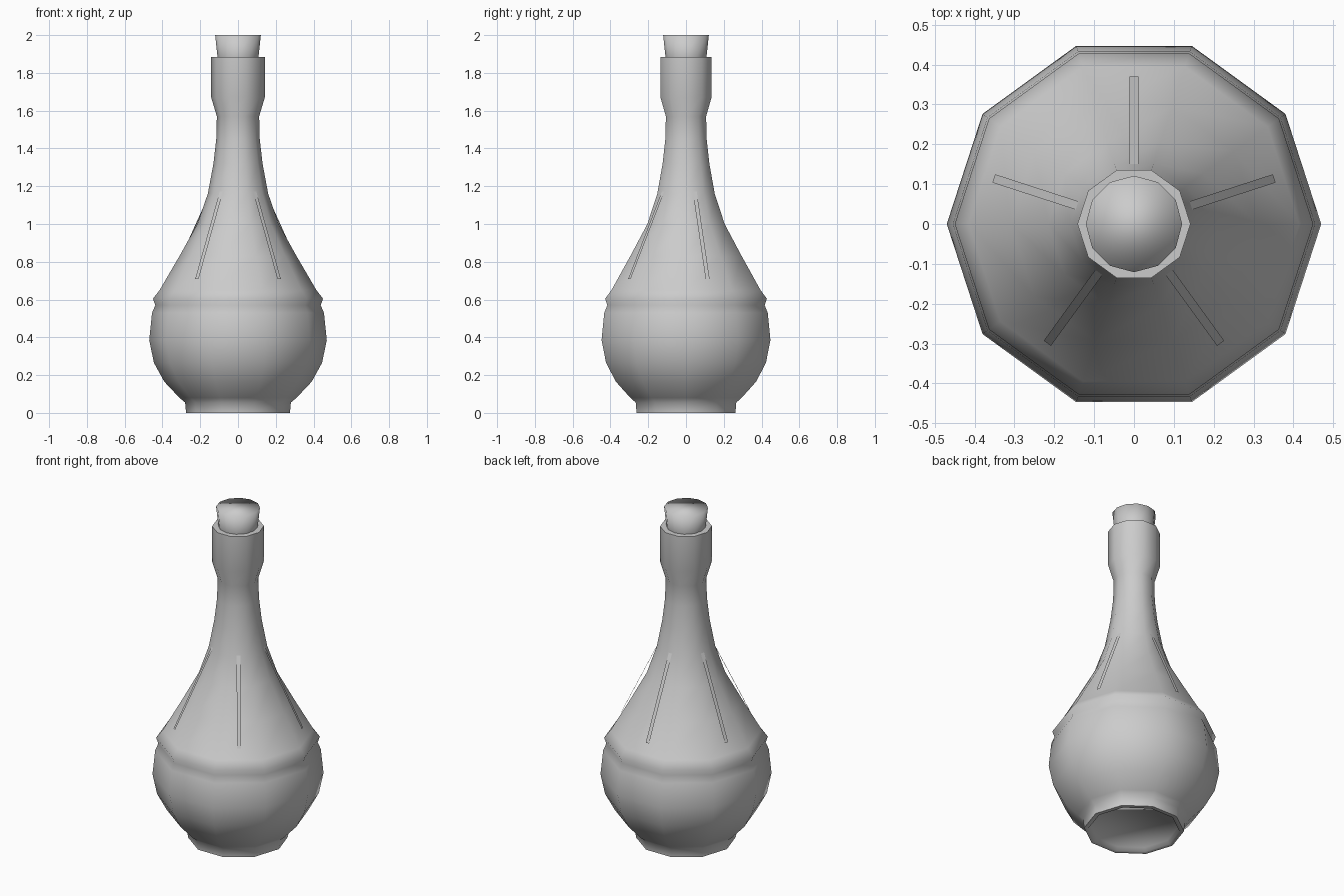
import bpy, bmesh, math
from mathutils import Vector, Matrix

cube = bpy.data.objects.get("Cube")
if cube:
    bpy.data.objects.remove(cube, do_unlink=True)

GREY = (0.6, 0.6, 0.6, 1)
mat = bpy.data.materials.new("plain_grey")
mat.use_nodes = True
mat.diffuse_color = GREY
mat.node_tree.nodes["Principled BSDF"].inputs["Base Color"].default_value = GREY


def add_object(name, bm, angle):
    mesh = bpy.data.meshes.new(name)
    bmesh.ops.recalc_face_normals(bm, faces=bm.faces[:])
    bm.to_mesh(mesh)
    bm.free()
    obj = bpy.data.objects.new(name, mesh)
    mesh.materials.append(mat)
    bpy.context.collection.objects.link(obj)
    bpy.ops.object.select_all(action='DESELECT')
    bpy.context.view_layer.objects.active = obj
    obj.select_set(True)
    bpy.ops.object.shade_smooth_by_angle(angle=math.radians(angle))
    return obj


def lathe(name, profile, sides, angle):
    """Turn a (radius, height) profile around z and cap both ends."""
    bm = bmesh.new()
    rings = []
    for r, z in profile:
        turns = [math.tau * i / sides for i in range(sides)]
        rings.append([bm.verts.new((r * math.cos(a), r * math.sin(a), z)) for a in turns])
    for low, high in zip(rings, rings[1:]):
        for i in range(sides):
            j = (i + 1) % sides
            bm.faces.new((low[i], low[j], high[j], high[i]))
    bm.faces.new(rings[0])
    bm.faces.new(rings[-1])
    return add_object(name, bm, angle)


# Bottle: recessed base, foot, round belly, raised band, tapered neck, collar
lathe("bottle_body", [
    (0.24, 0.02), (0.25, 0.0), (0.275, 0.0), (0.28, 0.055), (0.31, 0.08),
    (0.39, 0.165), (0.445, 0.265), (0.47, 0.385), (0.455, 0.53), (0.438, 0.57),
    (0.45, 0.605), (0.415, 0.65), (0.31, 0.83), (0.215, 1.0), (0.16, 1.16),
    (0.13, 1.32), (0.115, 1.45), (0.112, 1.57), (0.142, 1.67), (0.142, 1.885),
    (0.105, 1.885)], 10, 80)

# Stopper seated in the collar
lathe("stopper", [(0.1, 1.83), (0.108, 1.88), (0.121, 2.0)], 12, 100)

# Five straight strips leaning on the shoulder
bm = bmesh.new()
for k in range(5):
    turn = Matrix.Rotation(math.tau * (k / 5 + 0.05), 3, 'Z')
    corners = [(0.146, -0.011, 1.18), (0.37, -0.011, 0.71),
               (0.37, 0.011, 0.71), (0.146, 0.011, 1.18)]
    bm.faces.new([bm.verts.new(turn @ Vector(c)) for c in corners])
add_object("shoulder_strips", bm, 30)
